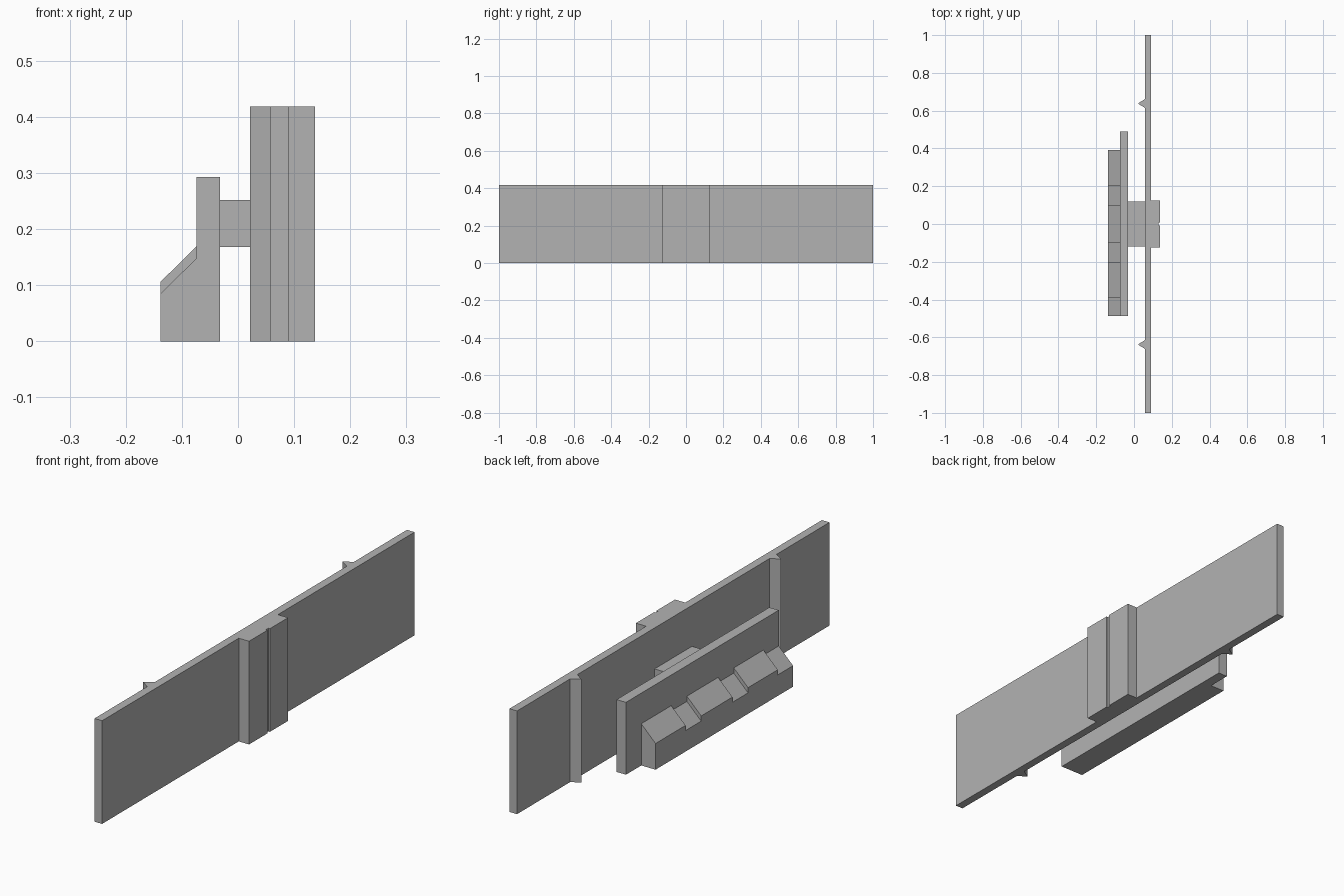
import bpy, bmesh
from mathutils import Vector

cube = bpy.data.objects.get("Cube")
if cube:
    bpy.data.objects.remove(cube, do_unlink=True)

grey = bpy.data.materials.new("plain grey")
grey.use_nodes = True
GREY = (0.45, 0.45, 0.45, 1)
grey.diffuse_color = GREY
grey.node_tree.nodes["Principled BSDF"].inputs["Base Color"].default_value = GREY


def prism(name, outline, axis, start, end):
    """Extrude an outline along y (points are x, z) or along z (points are x, y)."""
    bm = bmesh.new()
    place = {"y": lambda a, b: (a, start, b), "z": lambda a, b: (a, b, start)}[axis]
    face = bm.faces.new([bm.verts.new(place(*p)) for p in outline])
    step = Vector((0, end - start, 0)) if axis == "y" else Vector((0, 0, end - start))
    grown = bmesh.ops.extrude_face_region(bm, geom=[face])["geom"]
    verts = [g for g in grown if isinstance(g, bmesh.types.BMVert)]
    bmesh.ops.translate(bm, verts=verts, vec=step)
    bmesh.ops.recalc_face_normals(bm, faces=bm.faces)
    mesh = bpy.data.meshes.new(name)
    bm.to_mesh(mesh)
    bm.free()
    mesh.materials.append(grey)
    obj = bpy.data.objects.new(name, mesh)
    bpy.context.collection.objects.link(obj)
    return obj


def rect(a0, a1, b0, b1):
    return [(a0, b0), (a1, b0), (a1, b1), (a0, b1)]


HEIGHT = 0.418
FRONT, BACK = 0.057, 0.091      # faces of the long panel
OUTER, INNER = -0.138, -0.074   # faces of the sloped ledge

# Long panel with a grooved pilaster, outlined from above
half = [(BACK, 1), (BACK, 0.125), (0.137, 0.125), (0.137, 0.008), (0.130, 0.008)]
outline = [(FRONT, 1)] + half + [(x, -y) for x, y in reversed(half)] + [(FRONT, -1)]
prism("long_panel", outline, "z", 0, HEIGHT)

# Triangular ribs on the inner face
for side, label in ((-1, "front"), (1, "back")):
    y = side * 0.638
    prism(label + "_rib", [(FRONT, y - 0.023), (FRONT, y + 0.023), (0.021, y)],
          "z", 0, HEIGHT)

# Connector and upright plate
prism("connector", rect(-0.032, FRONT, 0.168, 0.252), "y", -0.12, 0.12)
prism("upright_plate", rect(INNER, -0.032, 0, 0.293), "y", -0.488, 0.49)

# Sloped ledge: low base, then raised blocks on its slope
prism("ledge_base", [(OUTER, 0), (INNER, 0), (INNER, 0.148), (OUTER, 0.085)],
      "y", -0.488, 0.392)
block = [(OUTER, 0.085), (INNER, 0.148), (INNER, 0.169), (OUTER, 0.106)]
for i, (y0, y1) in enumerate(((-0.39, -0.2), (-0.1, 0.1), (0.2, 0.392))):
    prism("ledge_block_%d" % (i + 1), block, "y", y0, y1)
